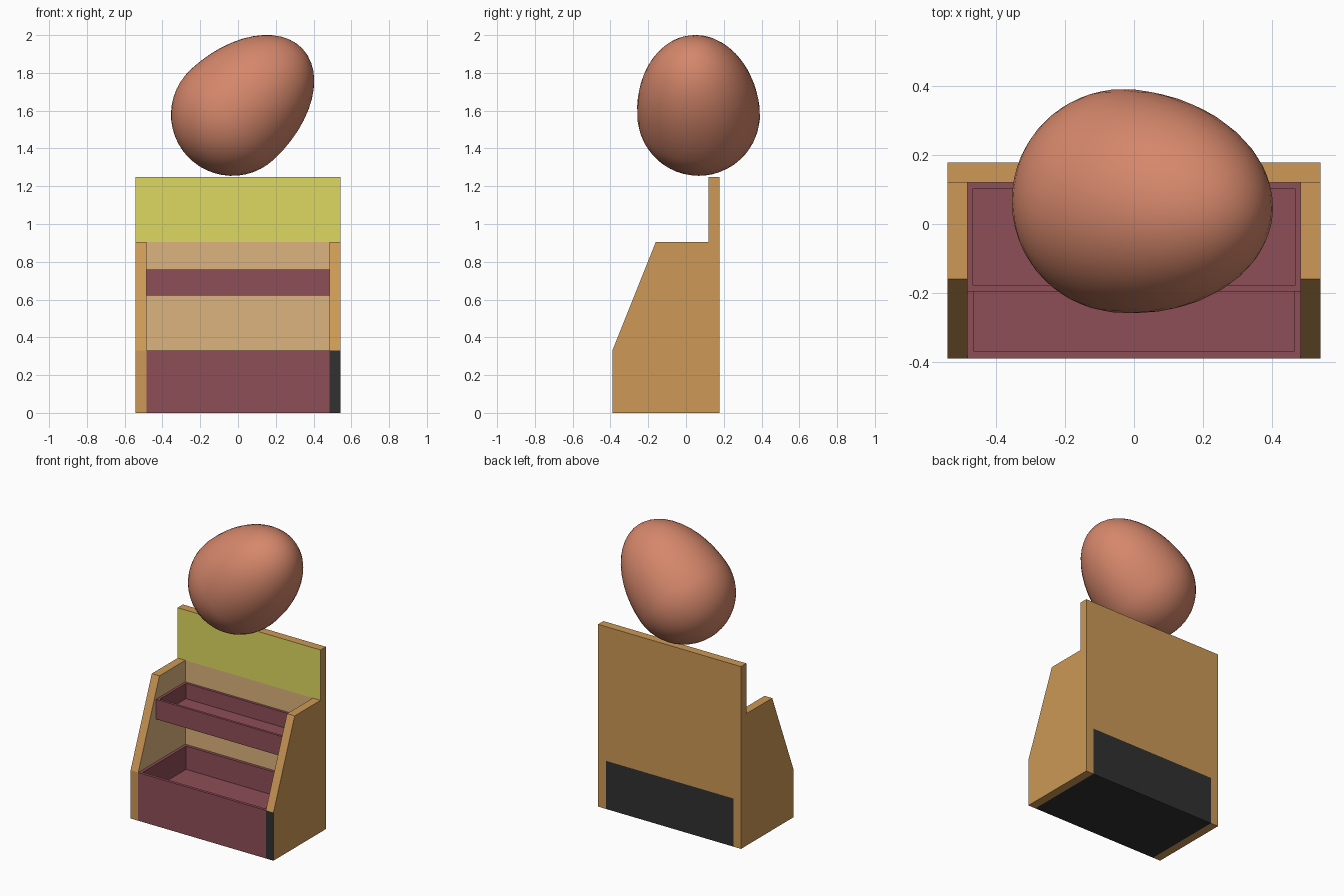
import bpy, bmesh, math
from mathutils import Vector, Matrix

if "Cube" in bpy.data.objects:
    bpy.data.objects.remove(bpy.data.objects["Cube"])


def material(name, rgb):
    m = bpy.data.materials.new(name)
    lin = [(c / 255 / 12.92) if c < 11 else ((c / 255 + 0.055) / 1.055) ** 2.4 for c in rgb]
    m.diffuse_color = (*lin, 1)
    m.use_nodes = True
    m.node_tree.nodes["Principled BSDF"].inputs["Base Color"].default_value = m.diffuse_color
    return m


WOOD = material("wood", (205, 153, 86))
TAN = material("light_tan", (222, 180, 126))
YELLOW = material("yellow_green", (222, 217, 98))
MAROON = material("maroon", (142, 78, 87))
BLACK = material("black", (49, 49, 49))
EGG = material("terracotta", (213, 135, 107))

W, IN = 0.542, 0.484          # outer and inner half width
FRONT, SPLIT, BACK = -0.39, 0.12, 0.178
LOW, MID, TOP = 0.33, 0.905, 1.25


def finish(name, bm, mats, rule=None):
    bm.normal_update()
    if rule:
        for f in bm.faces:
            f.material_index = rule(f.calc_center_median(), f.normal)
    me = bpy.data.meshes.new(name)
    bm.to_mesh(me)
    bm.free()
    for m in mats:
        me.materials.append(m)
    ob = bpy.data.objects.new(name, me)
    bpy.context.collection.objects.link(ob)
    return ob


def box(x0, x1, y0, y1, z0, z1):
    bm = bmesh.new()
    bmesh.ops.create_cube(bm, size=1)
    for v in bm.verts:
        v.co = Vector((x1 if v.co.x > 0 else x0, y1 if v.co.y > 0 else y0, z1 if v.co.z > 0 else z0))
    bm.normal_update()
    return bm


# side panels: sloped profile, tan inside, right one with a black lower front
PROFILE = [(FRONT, 0), (SPLIT, 0), (SPLIT, MID), (-0.16, MID), (FRONT, LOW)]
for side, name in ((-1, "left_side_panel"), (1, "right_side_panel")):
    bm = bmesh.new()
    face = bm.faces.new([bm.verts.new((side * IN, y, z)) for y, z in PROFILE])
    ext = bmesh.ops.extrude_face_region(bm, geom=[face], use_keep_orig=True)
    moved = [g for g in ext["geom"] if isinstance(g, bmesh.types.BMVert)]
    bmesh.ops.translate(bm, verts=moved, vec=(side * (W - IN), 0, 0))
    bmesh.ops.recalc_face_normals(bm, faces=bm.faces[:])

    def side_rule(c, n, s=side):
        if n.x * s < -0.9:
            return 1
        return 2 if s > 0 and n.y < -0.99 else 0
    finish(name, bm, [WOOD, TAN, BLACK], side_rule)

# back panel: cut into zones for its colours
bm = box(-W, W, SPLIT, BACK, 0, TOP)
for co, no in (((-IN, 0, 0), (1, 0, 0)), ((IN, 0, 0), (1, 0, 0)),
               ((0, 0, LOW), (0, 0, 1)), ((0, 0, MID), (0, 0, 1))):
    bmesh.ops.bisect_plane(bm, geom=bm.verts[:] + bm.edges[:] + bm.faces[:], plane_co=co, plane_no=no)


def back_rule(c, n):
    if n.y < -0.9:
        return 2 if c.z > MID else 1
    if abs(c.x) < IN and c.z < LOW and (n.y > 0.9 or n.z < -0.9):
        return 3
    return 0


finish("back_panel", bm, [WOOD, TAN, YELLOW, BLACK], back_rule)


# open trays
def tray(name, y0, z0, z1, rim, depth, bottom):
    bm = box(-IN, IN, y0, SPLIT, z0, z1)
    top = max(bm.faces, key=lambda f: f.calc_center_median().z)
    bmesh.ops.inset_individual(bm, faces=[top], thickness=rim)
    bmesh.ops.inset_individual(bm, faces=[top], thickness=0)
    bmesh.ops.translate(bm, verts=top.verts[:], vec=(0, 0, -depth))
    finish(name, bm, [MAROON, bottom], lambda c, n: 1 if n.z < -0.9 else 0)


tray("lower_bin", FRONT, 0, LOW, 0.028, 0.16, BLACK)
tray("upper_tray", -0.196, 0.622, 0.758, 0.024, 0.105, MAROON)

# egg: half sphere at the blunt end, stretched half at the tip
bm = bmesh.new()
bmesh.ops.create_uvsphere(bm, u_segments=40, v_segments=24, radius=0.325)
for v in bm.verts:
    if v.co.z > 0:
        v.co.z *= 0.51 / 0.325
tilt = Vector((0.73, -0.07, 0.68)).to_track_quat('Z', 'Y').to_matrix().to_4x4()
bmesh.ops.transform(bm, matrix=Matrix.Translation((-0.03, 0.067, 1.58)) @ tilt, verts=bm.verts[:])
for f in bm.faces:
    f.smooth = True
finish("egg", bm, [EGG])
